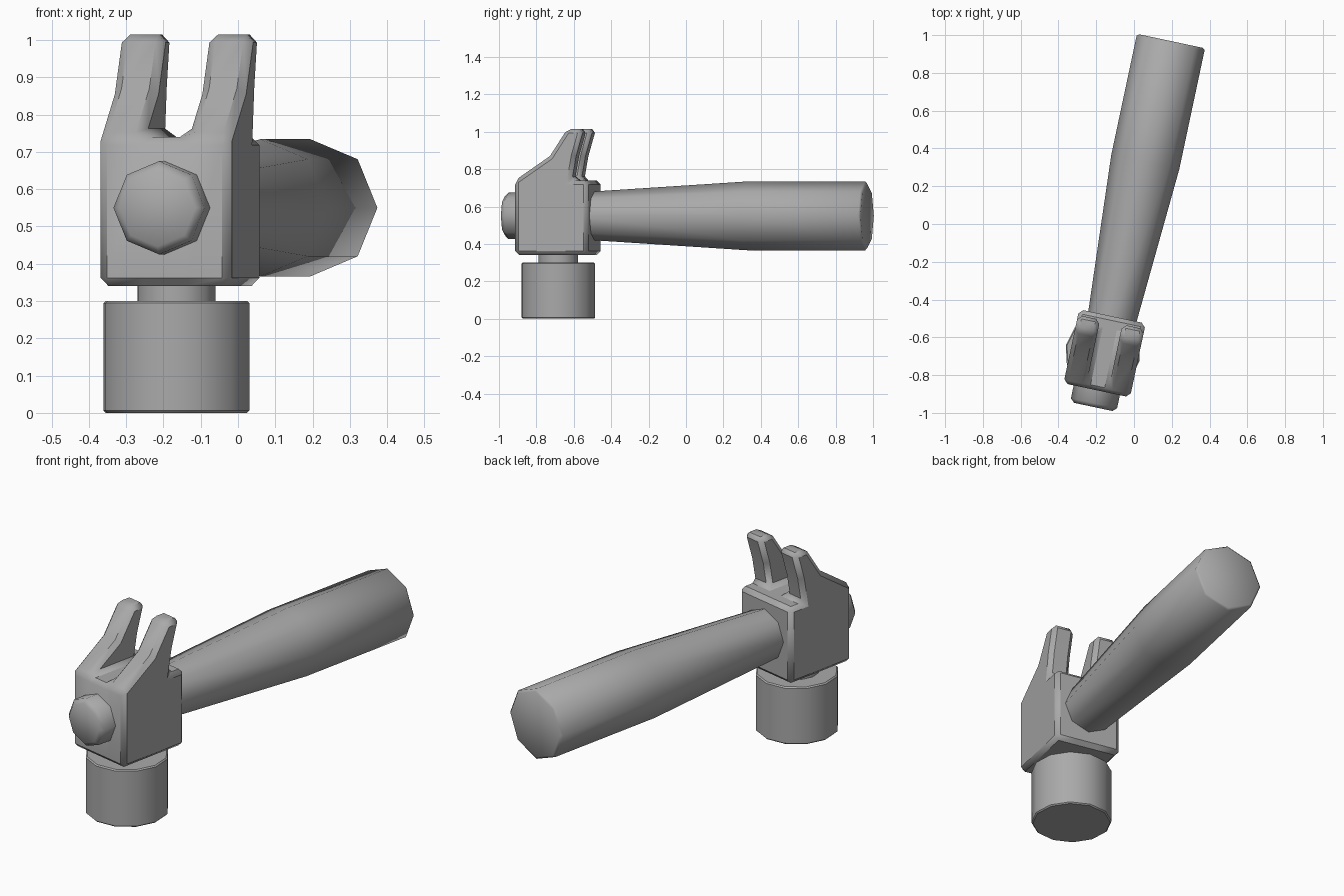
import bpy
import bmesh
from math import radians, pi, cos, sin
from mathutils import Matrix, Vector

cube = bpy.data.objects.get("Cube")
if cube:
    bpy.data.objects.remove(cube, do_unlink=True)

GREY = (0.4, 0.4, 0.4, 1.0)
grey = bpy.data.materials.new("plain grey")
grey.use_nodes = True
grey.diffuse_color = GREY
grey.node_tree.nodes["Principled BSDF"].inputs["Base Color"].default_value = GREY

# The whole tool is turned slightly about the vertical
TURN = Matrix.Translation((-0.01, 0, 0)) @ Matrix.Rotation(radians(-12), 4, "Z")


def finish(bm, name, bevel, angle):
    bmesh.ops.recalc_face_normals(bm, faces=bm.faces)
    mesh = bpy.data.meshes.new(name)
    bm.to_mesh(mesh)
    bm.free()
    mesh.materials.append(grey)
    obj = bpy.data.objects.new(name, mesh)
    bpy.context.collection.objects.link(obj)
    obj.matrix_world = TURN
    if bevel:
        mod = obj.modifiers.new("soft edges", "BEVEL")
        mod.width = bevel
        mod.segments = 1
        mod.limit_method = "ANGLE"
        mod.angle_limit = radians(50)
    bpy.ops.object.select_all(action="DESELECT")
    obj.select_set(True)
    bpy.context.view_layer.objects.active = obj
    bpy.ops.object.shade_smooth_by_angle(angle=radians(angle))
    return obj


def lathe(name, rings, sides, place, bevel=0):
    """Round part from (position, radius) rings along its own z axis."""
    bm = bmesh.new()
    loops = []
    for pos, radius in rings:
        loops.append([bm.verts.new(place @ Vector((radius * cos(2 * pi * i / sides),
                                                   radius * sin(2 * pi * i / sides), pos)))
                      for i in range(sides)])
    for low, high in zip(loops, loops[1:]):
        for i in range(sides):
            j = (i + 1) % sides
            bm.faces.new((low[i], low[j], high[j], high[i]))
    bm.faces.new(loops[0])
    bm.faces.new(loops[-1])
    return finish(bm, name, bevel, 50)


# Handle and front peg, lying along y
along_y = Matrix.Translation((0, 0, 0.55)) @ Matrix.Rotation(radians(-90), 4, "X")
lathe("handle", [(-0.56, 0.127), (0.335, 0.184), (0.98, 0.184), (0.99, 0.172)], 8, along_y)
lathe("front_peg", [(-0.99, 0.104), (-0.97, 0.125), (-0.85, 0.125)], 8, along_y)

# Striking face and its neck, hanging below the head
below = Matrix.Translation((-0.01, -0.7, 0))
lathe("striking_face", [(0, 0.2), (0.3, 0.2)], 12, below, 0.006)
lathe("neck", [(0.28, 0.107), (0.36, 0.107)], 12, below)

# Head: a block with two claw prongs, made of three strips across its width
block_front = [(-0.9, 0.34), (-0.9, 0.74)]
claw = [(-0.71, 0.87), (-0.615, 1.015), (-0.525, 1.015), (-0.567, 0.87)]
block_back = [(-0.59, 0.74), (-0.5, 0.74), (-0.5, 0.34)]
prong_outline = block_front + claw + block_back
middle_outline = block_front + block_back
wall_outline = block_front[1:] + claw + block_back[:1]

bm = bmesh.new()
cache = {}


def vert(x, p):
    key = (x, p)
    if key not in cache:
        cache[key] = bm.verts.new((x, p[0], p[1]))
    return cache[key]


OUT, IN = 0.18, 0.06
strips = [(-OUT, -IN, prong_outline), (-IN, IN, middle_outline), (IN, OUT, prong_outline)]
for x0, x1, outline in strips:
    for p, q in zip(outline, outline[1:] + outline[:1]):
        bm.faces.new((vert(x0, p), vert(x0, q), vert(x1, q), vert(x1, p)))
for x, outline in ((-OUT, prong_outline), (OUT, prong_outline),
                   (-IN, wall_outline), (IN, wall_outline)):
    bm.faces.new([vert(x, p) for p in outline])
finish(bm, "claw_head", 0.022, 60)
